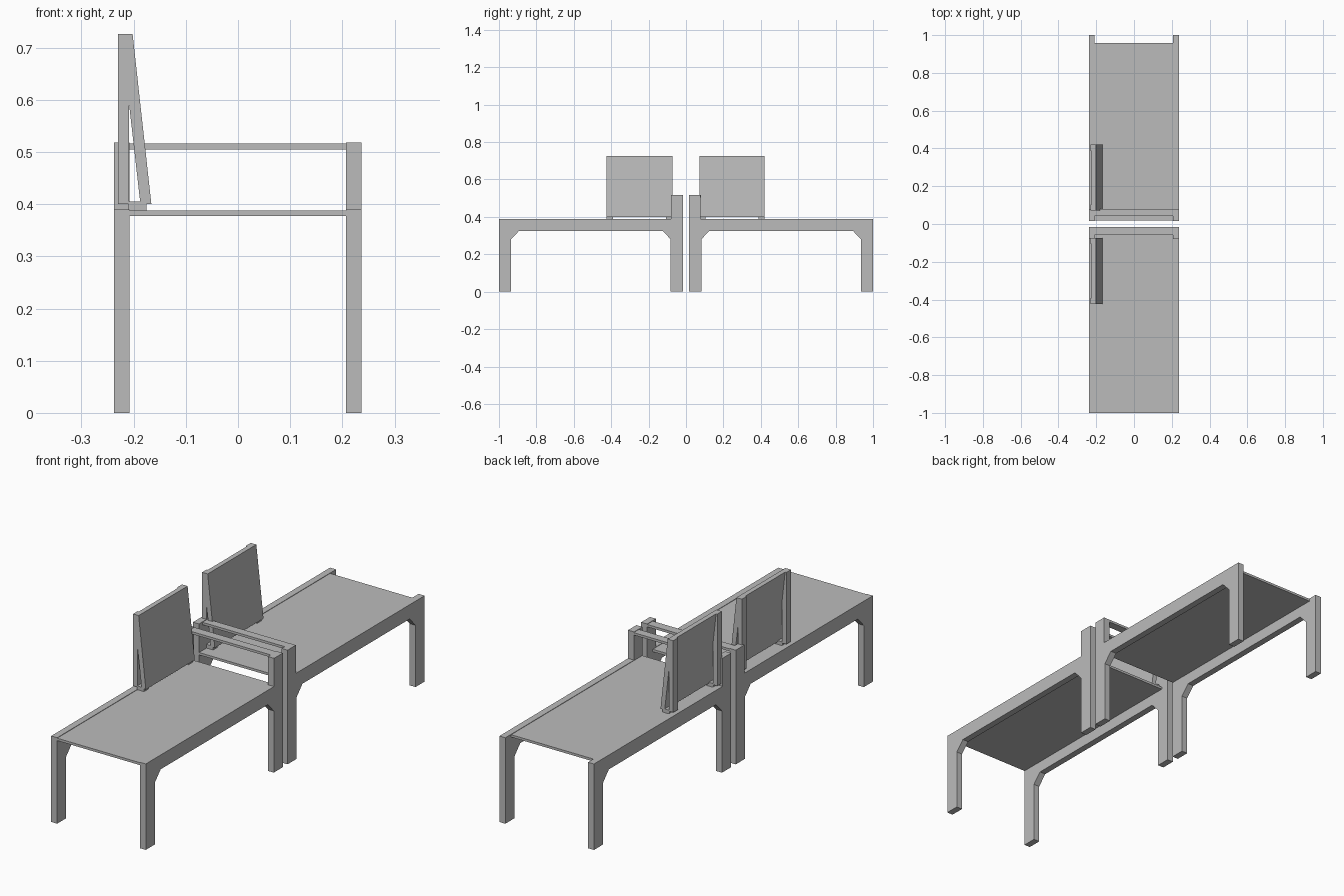
import bpy, bmesh

if "Cube" in bpy.data.objects:
    bpy.data.objects.remove(bpy.data.objects["Cube"])

grey = bpy.data.materials.new("plain grey")
grey.diffuse_color = (0.5, 0.5, 0.5, 1)
grey.use_nodes = True
grey.node_tree.nodes["Principled BSDF"].inputs["Base Color"].default_value = grey.diffuse_color


def prism(name, pts, axis, a, b):
    """Extrude a 2D outline along x (outline in y,z) or along y (outline in x,z)."""
    bm = bmesh.new()
    pos = (lambda p, t: (t, p[0], p[1])) if axis == 'x' else (lambda p, t: (p[0], t, p[1]))
    face = bm.faces.new([bm.verts.new(pos(p, a)) for p in pts])
    new = bmesh.ops.extrude_face_region(bm, geom=[face])['geom']
    shift = (b - a, 0, 0) if axis == 'x' else (0, b - a, 0)
    bmesh.ops.translate(bm, verts=[v for v in new if isinstance(v, bmesh.types.BMVert)], vec=shift)
    bmesh.ops.recalc_face_normals(bm, faces=bm.faces)
    me = bpy.data.meshes.new(name)
    bm.to_mesh(me)
    bm.free()
    me.materials.append(grey)
    ob = bpy.data.objects.new(name, me)
    bpy.context.collection.objects.link(ob)
    return ob


def box(name, x, y, z):
    return prism(name, [(x[0], z[0]), (x[1], z[0]), (x[1], z[1]), (x[0], z[1])], 'y', *y)


SIDES = {"left": (-0.238, -0.208), "right": (0.207, 0.237)}
LEG, TOP = 0.065, 0.39


def bench(tag, y0, y1, post, plate, rail, back):
    # side frames: two legs and an apron with braced inner corners
    i0, i1 = y0 + LEG, y1 - LEG
    outline = [(y0, 0), (i0, 0), (i0, 0.28), (i0 + 0.042, 0.325), (i1 - 0.042, 0.325),
               (i1, 0.28), (i1, 0), (y1, 0), (y1, TOP), (y0, TOP)]
    for side, x in SIDES.items():
        prism(f"{tag}_{side}_frame", outline, 'x', *x)
        box(f"{tag}_{side}_arm_post", x, post, (TOP, 0.518))
    # seat plate and thin end rail
    box(f"{tag}_seat", (-0.208, 0.207), plate, (0.377, 0.388))
    box(f"{tag}_end_rail", (-0.208, 0.207), rail, (0.505, 0.516))
    # leaning back panel
    b0, b1 = back
    prism(f"{tag}_back_panel", [(-0.224, 0.726), (-0.202, 0.726), (-0.166, 0.4), (-0.187, 0.4)],
          'y', b0, b1)
    # upright and foot at each end of the back
    for n, y in enumerate(((b0, b0 + 0.033), (b1 - 0.033, b1))):
        box(f"{tag}_back_upright_{n}", (-0.23, -0.209), y, (0.4, 0.726))
        box(f"{tag}_back_foot_{n}", (-0.21, -0.175), y, (0.388, 0.405))


bench("front", -1.0, -0.017, (-0.08, -0.017), (-1.0, -0.057), (-0.057, -0.017), (-0.424, -0.073))
bench("rear", 0.017, 1.0, (0.017, 0.077), (0.018, 0.958), (0.042, 0.08), (0.071, 0.42))
